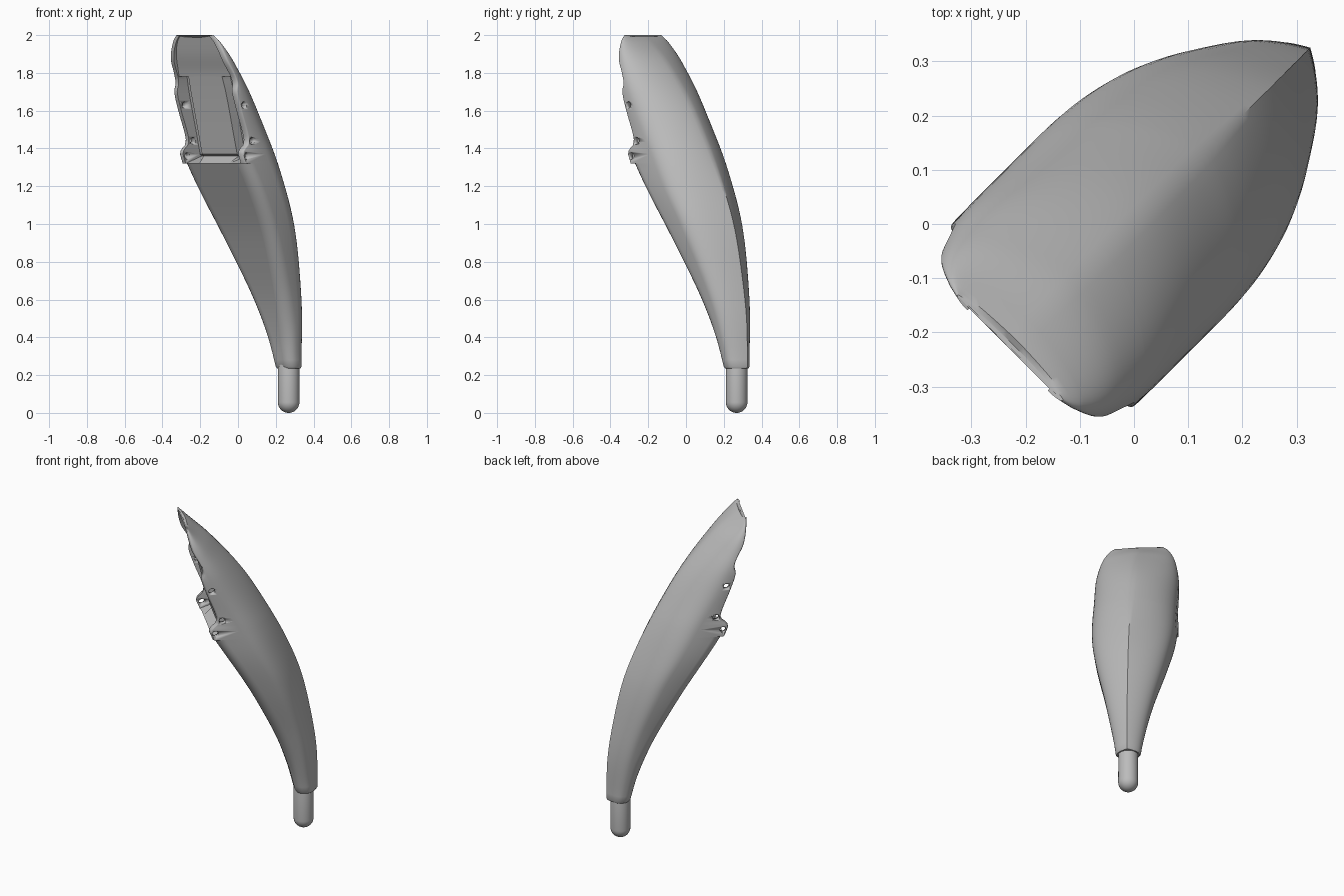
import bpy, bmesh, math
from mathutils import Vector, Matrix

cube = bpy.data.objects.get("Cube")
if cube:
    bpy.data.objects.remove(cube)

grey = bpy.data.materials.new("plain grey")
grey.use_nodes = True
grey.diffuse_color = (0.5, 0.5, 0.5, 1)
grey.node_tree.nodes["Principled BSDF"].inputs["Base Color"].default_value = grey.diffuse_color

# The limb is symmetric about a diagonal plane: u runs along it, v across it
KEEL = [(.235, .46), (.49, .454), (.72, .421), (.98, .363), (1.2, .278), (1.43, .16),
        (1.66, .02), (1.87, -.155), (1.97, -.272), (2, -.315)]
SIDE = [(.235, .385), (.6, .312), (1, .165), (1.2, .06), (1.4, -.045), (1.6, -.16),
        (1.8, -.25), (1.9, -.288), (2, -.322)]
WIDTH = [(.235, .07), (.33, .083), (.63, .137), (.95, .202), (1.2, .235), (1.5, .238),
         (1.7, .237), (1.8, .226), (1.9, .203), (1.97, .168), (2, .137)]
FRONT = [(.235, .328), (.4, .285), (.6, .213), (.8, .12), (1, .015), (1.32, -.18)]
EDGE = [(1.32, -.185), (1.35, -.203), (1.39, -.2), (1.42, -.168), (1.46, -.165), (1.6, -.218),
        (1.7, -.25), (1.74, -.243), (1.78, -.252), (1.87, -.3), (2, -.33)]
PANEL = [(1.32, -.125), (1.78, -.245), (1.9, -.292), (2, -.325)]
BACK_ROUND = [(1.05, 1), (1.2, .9), (1.4, .76), (2, .7)]
LIP, POCKET_TOP, TOP = 1.32, 1.78, 2.0


def curve(pts, z):
    """Smooth interpolation through a list of (height, value)."""
    z = min(max(z, pts[0][0]), pts[-1][0])
    slope = lambda a, b: (b[1] - a[1]) / (b[0] - a[0])
    for i in range(len(pts) - 1):
        a, b = pts[i], pts[i + 1]
        if z <= b[0]:
            ma = slope(pts[max(i - 1, 0)], b)
            mb = slope(a, pts[min(i + 2, len(pts) - 1)])
            h = b[0] - a[0]
            t = (z - a[0]) / h
            return (a[1] * (1 + 2 * t) * (1 - t) ** 2 + b[1] * t * t * (3 - 2 * t)
                    + h * t * (1 - t) * (ma * (1 - t) - mb * t))


def world(u, v, z):
    return Vector(((u + v) / math.sqrt(2), (u - v) / math.sqrt(2), z))


def finish(name, bm, angle=35):
    bmesh.ops.recalc_face_normals(bm, faces=bm.faces)
    mesh = bpy.data.meshes.new(name)
    bm.to_mesh(mesh)
    bm.free()
    mesh.materials.append(grey)
    ob = bpy.data.objects.new(name, mesh)
    bpy.context.collection.objects.link(ob)
    bpy.ops.object.select_all(action="DESELECT")
    ob.select_set(True)
    bpy.context.view_layer.objects.active = ob
    bpy.ops.object.shade_smooth_by_angle(angle=math.radians(angle))
    return ob


def section(z, is_open, groove=0, shrink=0):
    """Closed cross-section: ridged back, rounded front corners, optional pocket."""
    keel, w = curve(KEEL, z) - shrink, curve(WIDTH, z) - shrink
    side = curve(SIDE, z)
    front = curve(EDGE if is_open else FRONT, z) + shrink
    panel = curve(PANEL, z) if is_open else front
    r = .032 if is_open else min(.065, w * .7)
    r_u = min(.012 if is_open else r, (side - front) * .8)
    q = curve(BACK_ROUND, z)
    half = []
    for i in range(17):
        s = (i / 16) ** 1.4
        half.append((keel - (keel - side) * s, w * (1 - (1 - s) ** 2) ** q, z))
    for i in range(7):
        a = i / 6 * math.pi / 2
        half.append((front + r_u * (1 - math.sin(a)), w - r + r * math.cos(a), z))
    # side groove, then raised centre panel with a sloped ledge just above the lip
    inner = (w - r) * .64
    lift = .04 if is_open and z == LIP else 0
    for u, v in ((panel + groove, (w - r) * .995), (panel + groove, inner),
                 (panel, inner * .995), (panel, 0)):
        half.append((u, v, z + lift))
    ring = half + [(u, -v, h) for u, v, h in half[-2:0:-1]]
    if z == TOP:   # shallow dip in the middle of the tip
        ring = [(u, v, h - .014 * (1 - (v / w) ** 2)) for u, v, h in ring]
    return [world(*p) for p in ring]


# Limb shell: lofted sections, closed below the lip and open above it
sections = [section(.235, False, shrink=.006), section(.245, False)]
sections += [section(.245 + (LIP - .245) * i / 30, False) for i in range(1, 31)]
pocket = [LIP] + [1.37 + (POCKET_TOP - 1.37) * i / 26 for i in range(27)]
sections += [section(z, True, groove=.06) for z in pocket]
tip = [POCKET_TOP + .002 + .018 * i for i in range(11)] + [1.972, 1.984, 1.993, TOP]
sections += [section(z, True) for z in tip]
bm = bmesh.new()
rings = [[bm.verts.new(p) for p in ring] for ring in sections]
for a, b in zip(rings, rings[1:]):
    for i in range(len(a)):
        j = (i + 1) % len(a)
        bm.faces.new((a[i], a[j], b[j], b[i]))
bm.faces.new(rings[0])
bm.faces.new(rings[-1])
bmesh.ops.remove_doubles(bm, verts=bm.verts, dist=.00005)
limb = finish("limb_shell", bm)

# Screw holes through both side walls
bm = bmesh.new()
across = Vector((0, 0, 1)).rotation_difference(Vector((1, -1, 0))).to_matrix().to_4x4()
for u, z in ((-.193, 1.63), (-.132, 1.44), (-.172, 1.36)):
    for v in (-.23, .23):
        bmesh.ops.create_cone(bm, cap_ends=True, segments=20, radius1=.018, radius2=.018,
                              depth=.12, matrix=Matrix.Translation(world(u, v, z)) @ across)
cutter = finish("hole_cutter", bm)
cutter.hide_render = True
cut = limb.modifiers.new("screw_holes", "BOOLEAN")
cut.operation, cut.object, cut.solver = "DIFFERENCE", cutter, "EXACT"
bpy.context.view_layer.objects.active = limb
bpy.ops.object.modifier_apply(modifier=cut.name)
bpy.data.objects.remove(cutter)

# Round-ended peg at the foot, its upper half stretched up into the limb
bm = bmesh.new()
bmesh.ops.create_uvsphere(bm, u_segments=32, v_segments=24, radius=.057)
foot = world(.379, 0, .057)
for vert in bm.verts:
    if vert.co.z > .001:
        vert.co.z += .19
    vert.co += foot
finish("foot_peg", bm)
